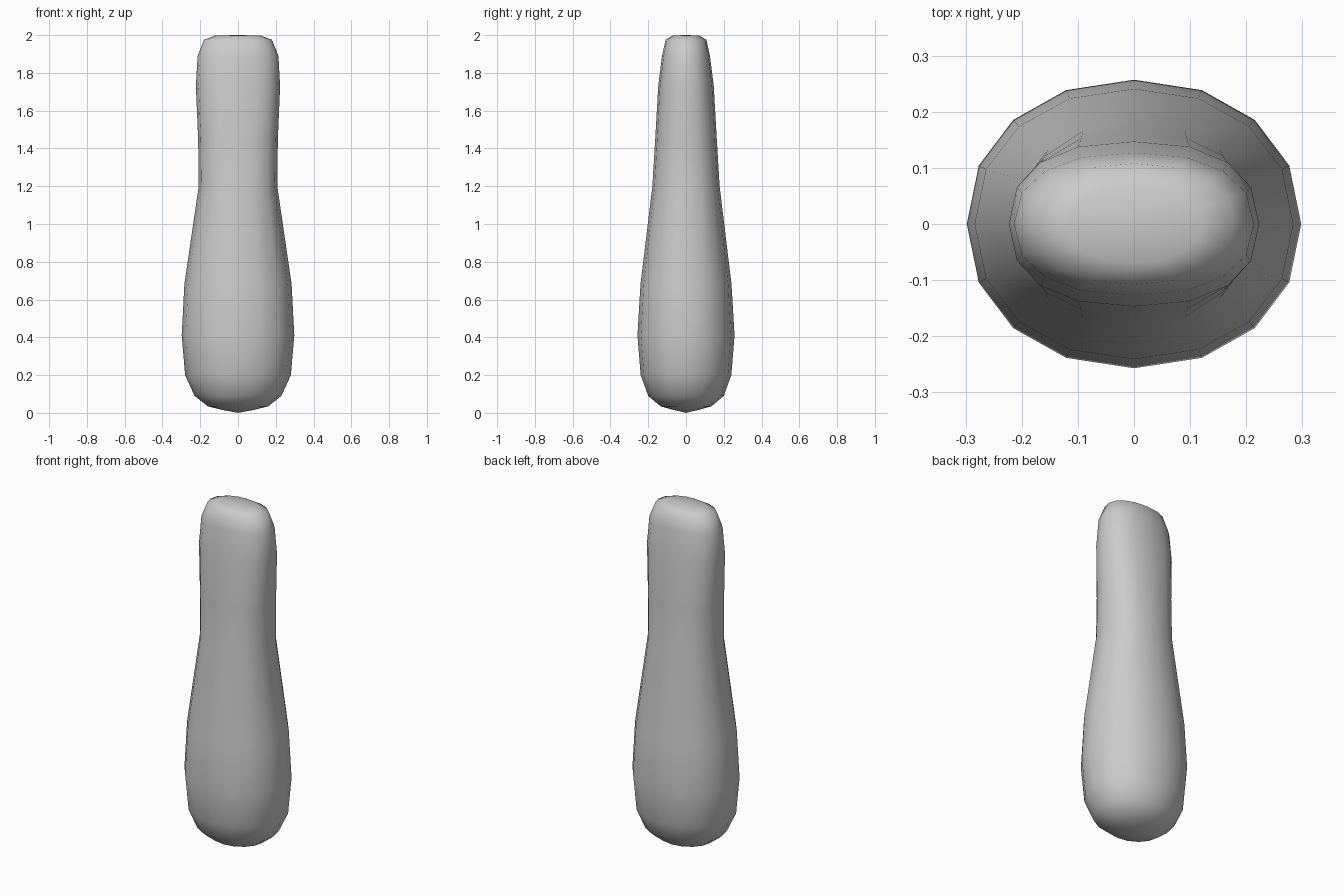
import bpy, bmesh
from math import sin, cos, pi, copysign

cube = bpy.data.objects.get("Cube")
if cube:
    bpy.data.objects.remove(cube)

SIDES = 16
# Height, half width, half depth, squareness exponent
RINGS = [
    (0.017, 0.09, 0.07, 1.0),
    (0.035, 0.16, 0.135, 1.0),
    (0.09, 0.23, 0.20, 0.97),
    (0.20, 0.28, 0.24, 0.95),
    (0.41, 0.298, 0.257, 0.94),
    (0.68, 0.284, 0.241, 0.94),
    (1.20, 0.208, 0.178, 0.86),
    (1.45, 0.211, 0.163, 0.84),
    (1.73, 0.223, 0.147, 0.84),
    (1.89, 0.214, 0.127, 0.86),
    (1.975, 0.18, 0.108, 0.90),
    (1.998, 0.12, 0.07, 0.95),
]


def rounded(v, e):
    return copysign(abs(v) ** e, v) if abs(v) > 1e-6 else 0.0


# Lofted body
bm = bmesh.new()
loops = []
for z, rx, ry, e in RINGS:
    angles = [2 * pi * i / SIDES for i in range(SIDES)]
    loops.append([bm.verts.new((rx * rounded(cos(a), e), ry * rounded(sin(a), e), z))
                  for a in angles])
for low, high in zip(loops, loops[1:]):
    for i in range(SIDES):
        j = (i + 1) % SIDES
        bm.faces.new((low[i], low[j], high[j], high[i]))

# Closed ends
base = bm.verts.new((0, 0, 0.0))
tip = bm.verts.new((0, 0, 2.0))
for i in range(SIDES):
    j = (i + 1) % SIDES
    bm.faces.new((base, loops[0][j], loops[0][i]))
    bm.faces.new((tip, loops[-1][i], loops[-1][j]))
for face in bm.faces:
    face.smooth = True

mesh = bpy.data.meshes.new("handle_body")
bm.to_mesh(mesh)
bm.free()
body = bpy.data.objects.new("handle_body", mesh)
bpy.context.collection.objects.link(body)

# Plain grey finish
grey = bpy.data.materials.new("plain_grey")
grey.use_nodes = True
color = (0.6, 0.6, 0.6, 1)
grey.diffuse_color = color
grey.node_tree.nodes["Principled BSDF"].inputs["Base Color"].default_value = color
mesh.materials.append(grey)
